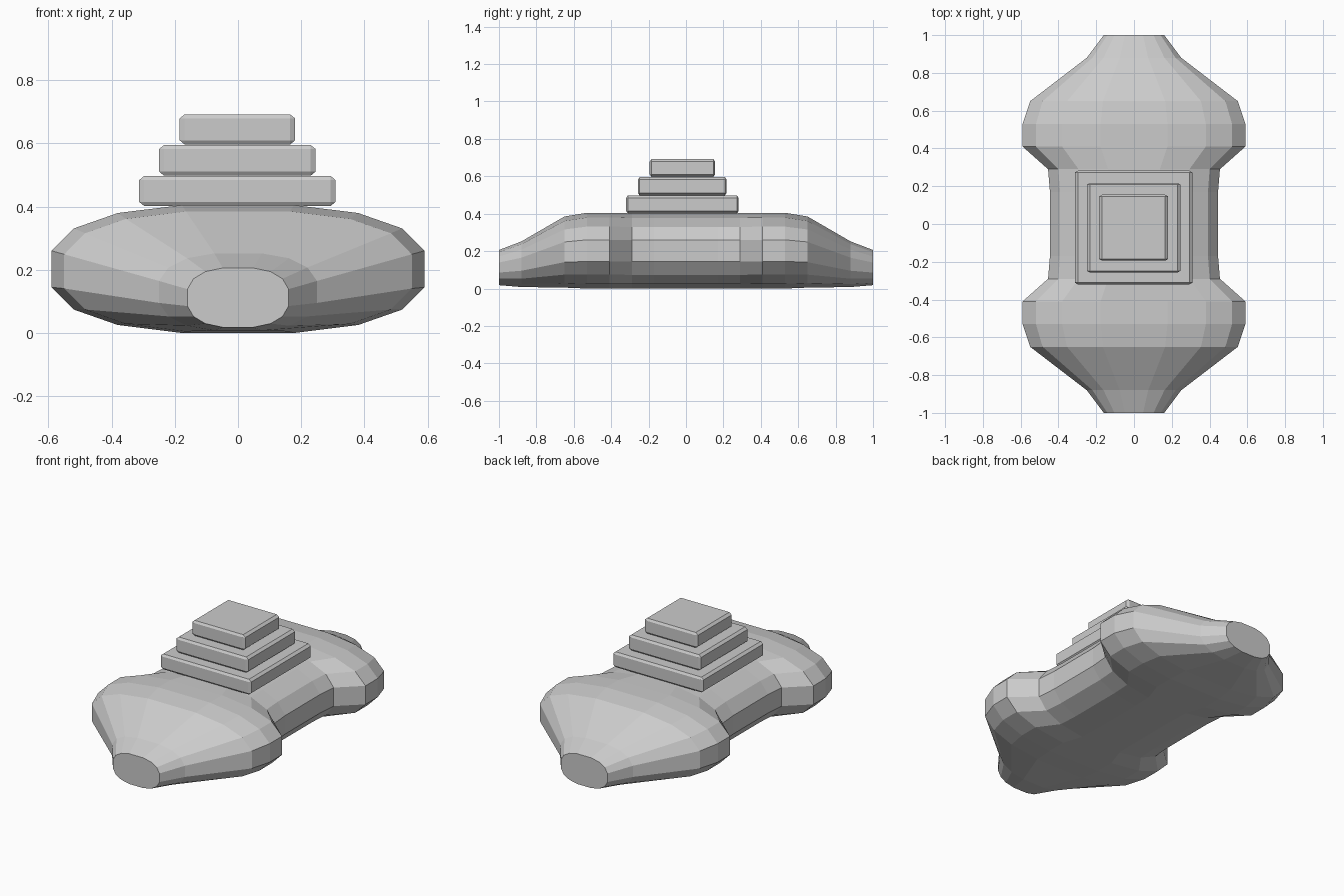
import bpy, bmesh

if "Cube" in bpy.data.objects:
    bpy.data.objects.remove(bpy.data.objects["Cube"])

# Quarter profile of the rounded 16-sided section (unit half width / half height)
QUARTER = [(1, .285), (.88, .635), (.645, .875), (.30, 1)]
SECTION = (QUARTER + [(-x, z) for x, z in reversed(QUARTER)]
           + [(-x, -z) for x, z in QUARTER] + [(x, -z) for x, z in reversed(QUARTER)])

# Stations from waist to end: y, half width, bottom z, top z
HALF = [(.17, .445, 0, .403), (.29, .455, 0, .403), (.41, .59, 0, .405),
        (.53, .59, 0, .405), (.65, .55, .005, .385), (.88, .25, .008, .252),
        (1.0, .16, .018, .206)]
STATIONS = [(-y, w, b, t) for y, w, b, t in reversed(HALF)] + HALF


def finish(bm, name):
    bmesh.ops.recalc_face_normals(bm, faces=bm.faces[:])
    mesh = bpy.data.meshes.new(name)
    bm.to_mesh(mesh)
    bm.free()
    obj = bpy.data.objects.new(name, mesh)
    bpy.context.collection.objects.link(obj)
    return obj


def loft(name, stations):
    bm = bmesh.new()
    rings = [[bm.verts.new((x * w, y, (b + t) / 2 + z * (t - b) / 2)) for x, z in SECTION]
             for y, w, b, t in stations]
    n = len(SECTION)
    for r, s in zip(rings, rings[1:]):
        for i in range(n):
            j = (i + 1) % n
            bm.faces.new((r[i], r[j], s[j], s[i]))
    bm.faces.new(rings[0])
    bm.faces.new(rings[-1])
    return finish(bm, name)


def slab(name, lo, hi, chamfer=(.016, .009, .013)):
    # Box with chamfers of a different size along each axis
    bm = bmesh.new()
    bmesh.ops.create_cube(bm, size=1)
    bmesh.ops.scale(bm, verts=bm.verts, vec=[(h - l) / c for l, h, c in zip(lo, hi, chamfer)])
    bmesh.ops.bevel(bm, geom=bm.edges[:], offset=1, segments=1, affect='EDGES')
    bmesh.ops.scale(bm, verts=bm.verts, vec=chamfer)
    bmesh.ops.translate(bm, verts=bm.verts, vec=[(l + h) / 2 for l, h in zip(lo, hi)])
    return finish(bm, name)


# Waisted body with tapered ends
loft("body", STATIONS)

# Three stepped tiers on top
slab("lower_tier", (-.313, -.32, .402), (.309, .282, .497))
slab("middle_tier", (-.250, -.257, .498), (.246, .217, .595))
slab("upper_tier", (-.185, -.194, .597), (.181, .155, .692))
